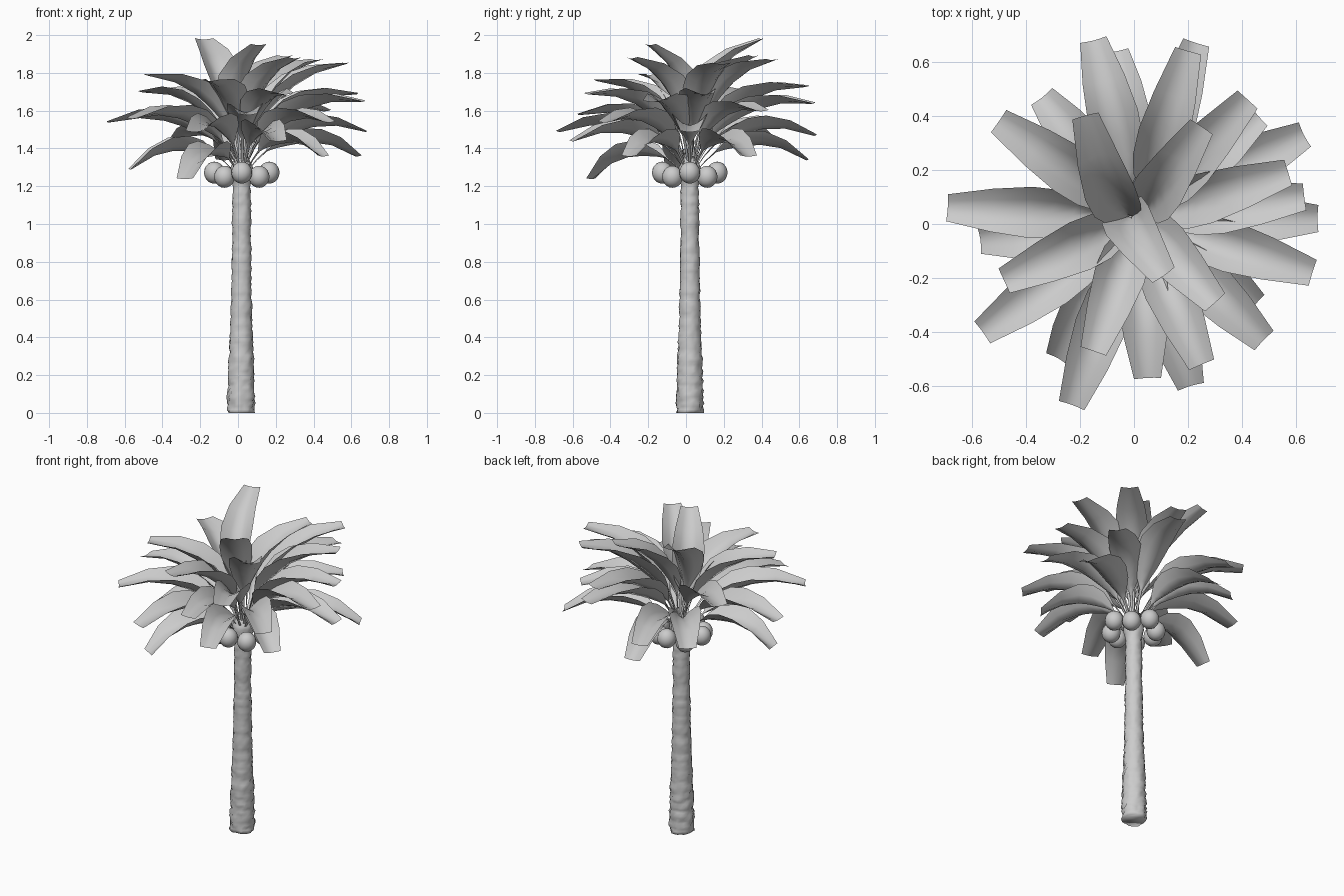
import bpy, bmesh, math, random
from mathutils import Vector

if "Cube" in bpy.data.objects:
    bpy.data.objects.remove(bpy.data.objects["Cube"])

random.seed(4)
CX, CY = 0.02, 0.02


def make(name, bm, smooth=True):
    bmesh.ops.recalc_face_normals(bm, faces=bm.faces)
    me = bpy.data.meshes.new(name)
    bm.to_mesh(me)
    bm.free()
    for p in me.polygons:
        p.use_smooth = smooth
    ob = bpy.data.objects.new(name, me)
    bpy.context.collection.objects.link(ob)
    return ob


def lerp(points, t):
    for (a, va), (b, vb) in zip(points, points[1:]):
        if t <= b:
            return va + (vb - va) * (t - a) / (b - a)
    return points[-1][1]


# Trunk: tapered, roughened bark
bm = bmesh.new()
N, R = 24, 80
taper = [(0, .072), (.25, .065), (.6, .054), (1.0, .048), (1.2, .047), (1.27, .06), (1.31, .058), (1.36, .025)]
rings = []
for j in range(R + 1):
    z = 1.36 * j / R
    rough = 0.003 + 0.004 * max(0, 1 - z / .5)
    ridge = random.uniform(-.0025, .0025)
    ox = CX - 0.004 * (1 - z / 1.36)
    ring = []
    for i in range(N):
        a = 2 * math.pi * i / N
        r = lerp(taper, z) + ridge + random.uniform(-rough, rough)
        ring.append(bm.verts.new((ox + r * math.cos(a), CY + r * math.sin(a), z)))
    rings.append(ring)
for lo, hi in zip(rings, rings[1:]):
    for i in range(N):
        k = (i + 1) % N
        bm.faces.new((lo[i], lo[k], hi[k], hi[i]))
bm.faces.new(rings[0])
bm.faces.new(rings[-1])
make("trunk", bm)

# Coconuts: ring of round nuts under the crown
for i in range(8):
    a = 2 * math.pi * i / 8 - math.pi / 2
    r = 0.13 if i % 2 else 0.145
    z = 1.25 if i % 2 else 1.272
    bm = bmesh.new()
    bmesh.ops.create_uvsphere(bm, u_segments=16, v_segments=10, radius=0.055)
    for v in bm.verts:
        v.co.z *= 1.06
        v.co += Vector((CX + r * math.cos(a), CY + r * math.sin(a), z))
    make(f"coconut_{i + 1}", bm)

# Fronds: thin stalk widening into a folded, drooping, blunt blade
WIDTH = [(0, .012), (.2, .016), (.27, .07), (.36, .135), (.48, .178), (.62, .19), (.8, .16), (1, .1)]
FOLD = [(0, .1), (.25, .5), (.5, .45), (.8, .28), (1, .08)]
STEPS = [0, .1, .2, .27, .36, .48, .62, .8, 1]


def frond(name, x, y, z, sway=0):
    tip = Vector((x, y, z))
    flat = Vector((tip.x - CX, tip.y - CY, 0)).normalized()
    left = Vector((-flat.y, flat.x, 0))
    base = Vector((CX, CY, 1.26 + 0.14 * (tip.z - 1.25))) + flat * 0.03
    up = (tip - base).normalized().cross(left)
    ctrl = (base + tip) / 2 + up * 0.30 + left * sway
    bm = bmesh.new()
    rows = []
    for t in STEPS:
        p = base * (1 - t) ** 2 + ctrl * 2 * t * (1 - t) + tip * t * t
        tan = ((ctrl - base) * (1 - t) + (tip - ctrl) * t).normalized()
        # swaying fronds turn their blade towards the bend
        ahead = Vector((tip.x - ctrl.x, tip.y - ctrl.y, 0)).normalized() if sway else flat
        side = Vector((-ahead.y, ahead.x, 0))
        n = tan.cross(side).normalized()
        w = lerp(WIDTH, t) / 2
        row = []
        for s in (-1, -.5, 0, .5, 1):
            lift = (abs(s) ** 1.5 - 0.5) * w * lerp(FOLD, t) * 2
            row.append(bm.verts.new(p + side * w * s + n * lift))
        rows.append(row)
    for a, b in zip(rows, rows[1:]):
        for i in range(4):
            bm.faces.new((a[i], a[i + 1], b[i + 1], b[i]))
    make(name, bm)


TIPS = [
    # upright top tier
    (-.18, .40, 1.98, .1), (.11, -.19, 1.95, -.08), (.25, .36, 1.89), (.30, -.29, 1.88),
    (.42, .46, 1.87), (.57, .19, 1.85), (-.48, -.21, 1.79), (-.15, -.47, 1.76),
    # spreading middle tier
    (.20, .64, 1.73), (.63, .10, 1.69), (-.50, .38, 1.70), (.25, -.52, 1.69),
    (.23, .67, 1.64), (.66, -.18, 1.65), (-.56, -.40, 1.56), (.05, -.57, 1.58),
    (.46, .40, 1.60), (.48, -.43, 1.54), (-.69, .06, 1.54),
    # drooping lower tier
    (-.23, -.67, 1.49), (-.15, .68, 1.47), (.68, .02, 1.49), (.21, -.60, 1.44),
    (-.34, .47, 1.42), (.63, .33, 1.36), (.45, -.30, 1.36),
    (-.07, .64, 1.34), (-.57, -.06, 1.29), (-.28, -.50, 1.24),
]
for i, tip in enumerate(TIPS):
    frond(f"frond_{i + 1}", *tip)
